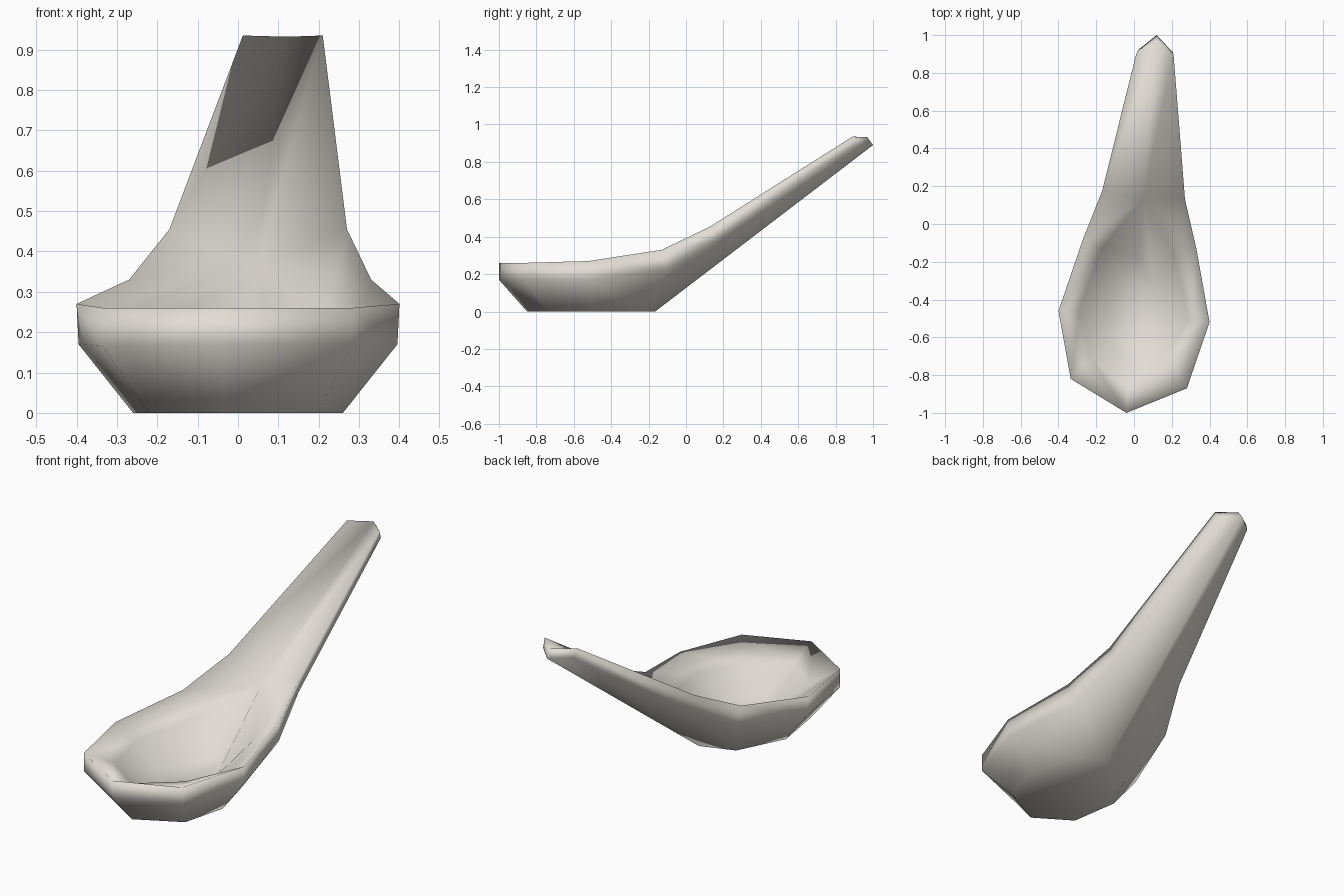
import bpy
import bmesh
from mathutils import Vector

cube = bpy.data.objects.get("Cube")
if cube:
    bpy.data.objects.remove(cube, do_unlink=True)


def make_material(name, color):
    mat = bpy.data.materials.new(name)
    mat.use_nodes = True
    mat.diffuse_color = color
    mat.node_tree.nodes["Principled BSDF"].inputs["Base Color"].default_value = color
    return mat


# Each ring runs front, up the +x side, round the handle tip, back along -x
rim = [(-.04, -1, .26), (.28, -.87, .26), (.4, -.52, .27), (.33, -.13, .33),
       (.27, .13, .455), (.21, .89, .935), (.12, .97, .932), (.012, .9, .935),
       (-.17, .17, .455), (-.27, -.08, .33), (-.4, -.46, .27), (-.335, -.82, .26)]
waist = [(-.04, -1, .17), (.28, -.87, .17), (.395, -.52, .17), (.31, -.1, .22),
         (.25, .155, .37), (.205, .91, .89), (.12, 1, .89), (.02, .92, .89),
         (-.15, .18, .37), (-.26, -.06, .22), (-.395, -.46, .17), (-.335, -.82, .165)]
# Flat foot; its fifth point is the lower end of the handle keel
foot = [(-.03, -.85, 0), (.2, -.73, 0), (.26, -.5, 0), (.19, -.23, 0),
        (.04, -.165, 0), (-.137, -.226, 0), (-.26, -.47, 0), (-.22, -.73, 0)]
# Inner lip of the bowl; its fifth point is the lower end of the handle groove
lip = [(-.03, -.86, .195), (.18, -.7, .2), (.29, -.5, .19), (.21, -.16, .23),
       (.045, .13, .36), (-.17, -.13, .23), (-.29, -.46, .19), (-.23, -.71, .19)]

bm = bmesh.new()


def add_points(points):
    return [bm.verts.new(p) for p in points]


def bridge(upper, lower):
    # Repeated corners collapse, so quads become triangles where rings merge
    for i in range(len(upper)):
        j = (i + 1) % len(upper)
        corners = list(dict.fromkeys((upper[i], lower[i], lower[j], upper[j])))
        if len(corners) > 2:
            bm.faces.new(corners)


top, middle, base, inner = map(add_points, (rim, waist, foot, lip))

# Outer walls, handle keel and foot
bridge(top, middle)
tip = middle[6]
bridge(middle, base[:5] + [tip] * 3 + base[4:])
bm.faces.new(base[::-1])

# Inner lip and grooved handle top
end = top[6]
bridge(inner[:5] + [end] * 3 + [end] + inner[4:],
       top[:5] + [top[5], end, top[7], top[8], top[8]] + top[9:])

# Bowl bottom
centre = Vector((0, -.47, .08))
bowl = []
for vert in inner:
    spot = centre.lerp(vert.co, .5)
    spot.z = centre.z
    bowl.append(bm.verts.new(spot))
bridge(bowl, inner)
bm.faces.new(bowl)

for face in bm.faces:
    face.smooth = True
mesh = bpy.data.meshes.new("spoon")
bm.to_mesh(mesh)
bm.free()

spoon = bpy.data.objects.new("spoon", mesh)
bpy.context.collection.objects.link(spoon)
mesh.materials.append(make_material("warm_light_grey", (.76, .73, .67, 1)))
